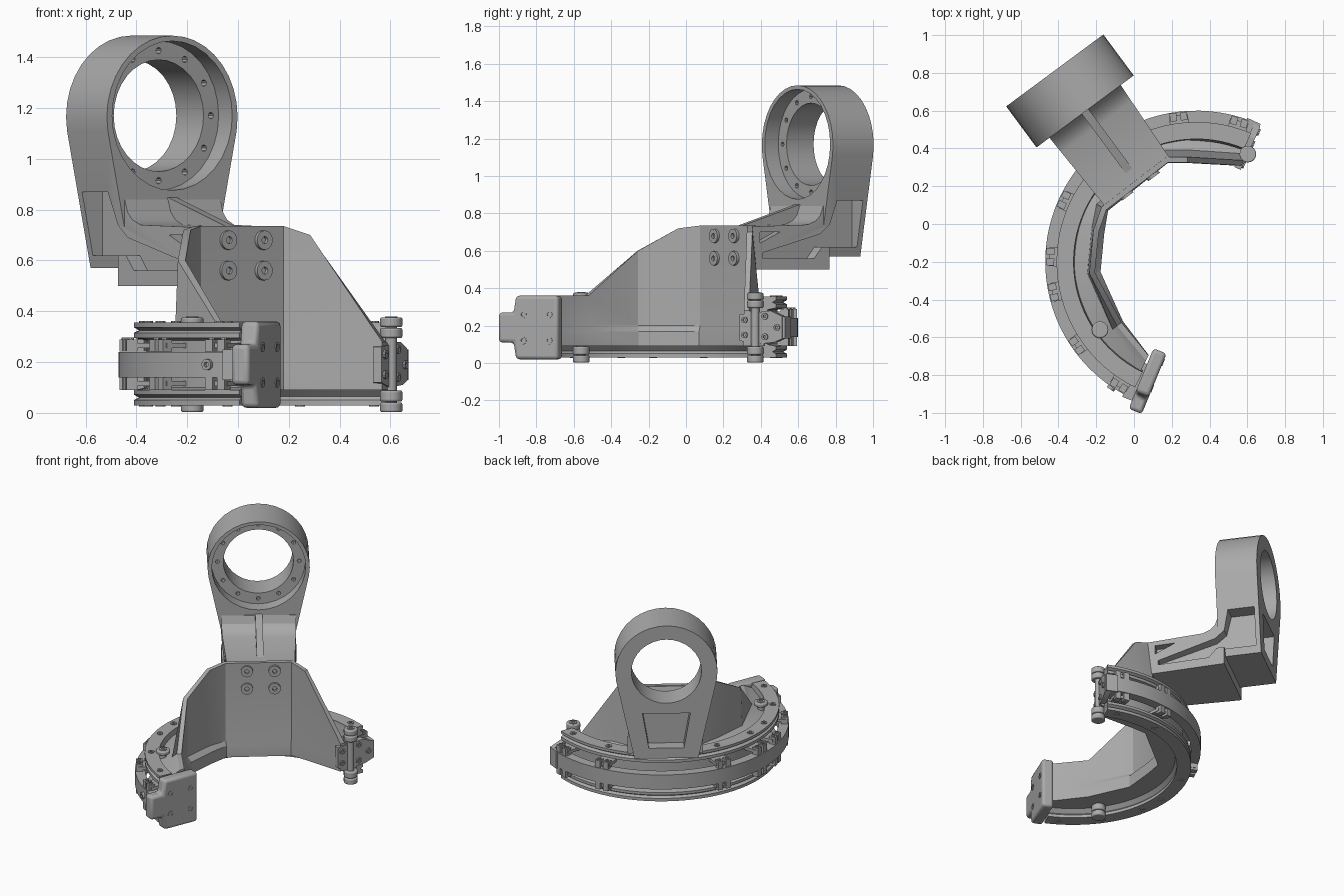
import bpy, bmesh
from math import radians, sin, cos, pi
from mathutils import Matrix, Vector

if "Cube" in bpy.data.objects:
    bpy.data.objects.remove(bpy.data.objects["Cube"], do_unlink=True)

grey = bpy.data.materials.new("machined grey")
grey.use_nodes = True
grey.diffuse_color = (0.4, 0.4, 0.4, 1)
grey.node_tree.nodes["Principled BSDF"].inputs["Base Color"].default_value = (0.4, 0.4, 0.4, 1)

CENTRE = Matrix.Translation((0.33, -0.2, 0))
ID = Matrix.Identity(4)


def frame(deg):
    """Radial frame on the rail: x outward, y along the arc, z up."""
    return CENTRE @ Matrix.Rotation(radians(deg), 4, 'Z')


def activate(ob):
    bpy.ops.object.select_all(action='DESELECT')
    ob.select_set(True)
    bpy.context.view_layer.objects.active = ob


def shade(ob):
    activate(ob)
    bpy.ops.object.shade_smooth_by_angle(angle=radians(25))


def finish(name, bm, m):
    bmesh.ops.recalc_face_normals(bm, faces=bm.faces)
    me = bpy.data.meshes.new(name)
    bm.to_mesh(me)
    bm.free()
    ob = bpy.data.objects.new(name, me)
    bpy.context.collection.objects.link(ob)
    me.transform(m)
    me.materials.append(grey)
    shade(ob)
    return ob


def loft(name, sections, m=ID, closed=False):
    bm = bmesh.new()
    rings = [[bm.verts.new(p) for p in s] for s in sections]
    n = len(rings[0])
    pairs = list(zip(rings, rings[1:]))
    if closed:
        pairs.append((rings[-1], rings[0]))
    else:
        bm.faces.new(rings[0])
        bm.faces.new(rings[-1])
    for a, b in pairs:
        for i in range(n):
            j = (i + 1) % n
            bm.faces.new((a[i], a[j], b[j], b[i]))
    return finish(name, bm, m)


def prism(name, pts, lo, hi, axis, m=ID):
    """Extrude a 2D outline along one axis."""
    k = 'xyz'.index(axis)

    def place(p, d):
        v = list(p)
        v.insert(k, d)
        return Vector(v)
    return loft(name, [[place(p, d) for p in pts] for d in (lo, hi)], m)


def circle(cx, cy, r, n=24):
    return [(cx + r * cos(2 * pi * i / n), cy + r * sin(2 * pi * i / n)) for i in range(n)]


def rect(x0, x1, y0, y1):
    return [(x0, y0), (x1, y0), (x1, y1), (x0, y1)]


def ring_section(profile, a):
    return [(r * cos(a), r * sin(a), z) for r, z in profile]


def arc_sweep(name, profile, a0, a1, steps=44):
    angles = [radians(a0 + (a1 - a0) * i / steps) for i in range(steps + 1)]
    return loft(name, [ring_section(profile, a) for a in angles], CENTRE)


def washer(name, m, inner, outer, height, n=16):
    prof = rect(inner, outer, 0, height)
    return loft(name, [ring_section(prof, 2 * pi * i / n) for i in range(n)], m, True)


def combine(ob, other, op):
    mod = ob.modifiers.new(op, 'BOOLEAN')
    mod.operation, mod.object, mod.solver = op, other, 'EXACT'
    activate(ob)
    bpy.ops.object.modifier_apply(modifier=mod.name)
    bpy.data.objects.remove(other, do_unlink=True)


def bevel(ob, width):
    mod = ob.modifiers.new("Bevel", 'BEVEL')
    mod.width, mod.segments = width, 3


# Bearing ring housing with its arm, which narrows towards the saddle
ARM = frame(126.5)
arch = [(-0.2, 0.57), (0.2, 0.57)]
arch += [(0.32 * cos(radians(a)), 1.165 + 0.32 * sin(radians(a))) for a in range(-10, 191, 10)]
housing = prism("ring_housing", arch, 0.99, 1.26, 'x', ARM)
side = [(0.53, 0.5), (1.03, 0.5), (1.03, 0.84), (0.988, 0.84), (0.97, 0.79),
        (0.94, 0.76), (0.89, 0.74), (0.53, 0.73)]
arm = loft("arm", [[(x, s * (0.19 + 0.045 * x), z) for x, z in side] for s in (-1, 1)], ARM)
combine(housing, arm, 'UNION')
for r, lo, hi in ((0.294, 0.9, 1.08), (0.22, 0.9, 1.4)):
    combine(housing, prism("bore", circle(0, 1.17, r, 32), lo, hi, 'x', ARM), 'DIFFERENCE')
for y, z in circle(0, 1.17, 0.256, 12):
    combine(housing, prism("hole", circle(y, z, 0.013, 8), 1.05, 1.12, 'x', ARM), 'DIFFERENCE')

# Side pockets and rear recess
pocket = [(1.23, 0.87), (1.06, 0.87), (1.03, 0.74), (0.97, 0.69), (0.6, 0.59),
          (0.6, 0.56), (0.93, 0.56), (0.98, 0.62), (1.23, 0.62)]
web = [(0.58, 0.7), (0.71, 0.7), (0.58, 0.64)]
for s in (-1, 1):
    for outline in (pocket, web):
        combine(housing, prism("cutter", outline, s * 0.165, s * 0.4, 'y', ARM), 'DIFFERENCE')
recess = [(-0.11, 0.64), (0.11, 0.64), (0.15, 0.88), (-0.15, 0.88)]
combine(housing, prism("cutter", recess, 1.18, 1.4, 'x', ARM), 'DIFFERENCE')
shade(housing)
prism("arm_rib", [(0.56, 0.72), (0.995, 0.72), (0.995, 0.85)], -0.022, 0.022, 'y', ARM)

# Faceted saddle wall: angle, top height, inner radius, depth of inner ledge
saddle = [(65, 0.28, 0.56, 0.002), (95, 0.7, 0.525, 0.002), (106, 0.735, 0.545, 0.002),
          (150, 0.735, 0.54, 0.01), (163, 0.72, 0.51, 0.03), (186, 0.6, 0.51, 0.03),
          (219, 0.36, 0.5, 0.01), (243, 0.36, 0.555, 0.002)]
secs = []
for deg, h, r, lip in saddle:
    top = r + lip
    knee = min(h - 0.01, 0.34)
    secs.append(ring_section([(r, 0.09), (r, 0.17), (top, 0.2), (top, h), (top + 0.03, h),
                              (r + 0.07, knee), (0.68, knee - 0.03), (0.68, 0.09)], radians(deg)))
loft("saddle_wall", secs, CENTRE)

# Saddle bolts facing the arc centre
for y in (-0.087, 0.087):
    for z in (0.56, 0.68):
        m = ARM @ Matrix.Translation((0.51, y, z)) @ Matrix.Rotation(-pi / 2, 4, 'Y')
        washer("saddle_bolt", m, 0.014, 0.038, 0.016)

# Curved rail, grooved inside and out, and outer band
groove = [(0.74, 0.03), (0.74, 0.05), (0.72, 0.06), (0.74, 0.072), (0.74, 0.09),
          (0.69, 0.1), (0.69, 0.285), (0.74, 0.295), (0.74, 0.315), (0.72, 0.325),
          (0.74, 0.337), (0.74, 0.355)]
inner = [(0.65, 0.355), (0.65, 0.335), (0.64, 0.3), (0.64, 0.09), (0.65, 0.08),
         (0.665, 0.065), (0.65, 0.05), (0.65, 0.03)]
arc_sweep("curved_rail", groove + inner, 67, 244)
arc_sweep("outer_band", rect(0.738, 0.8, 0.14, 0.24), 69, 241)

# Clips between rail and band, with rail screws above and below
for deg in (73, 97, 155, 178, 192, 215, 238):
    m = frame(deg)
    for z in (0.026, 0.352):
        washer("rail_screw", m @ Matrix.Translation((0.7, 0, z)), 0.009, 0.02, 0.009, 10)
    for z in (0.115, 0.265):
        prism("band_clip", rect(0.68, 0.78, -0.05, 0.05), z - 0.01, z + 0.01, 'z', m)
        for y in (-0.028, 0.028):
            prism("clip_block", rect(0.752, 0.795, y - 0.018, y + 0.018), z - 0.024, z + 0.024, 'z', m)
            washer("clip_screw", m @ Matrix.Translation((0.775, y, z + 0.023)), 0.006, 0.013, 0.008, 8)

# Band adjusting screw
adj = frame(236) @ Matrix.Translation((0.795, 0, 0.19)) @ Matrix.Rotation(pi / 2, 4, 'Y')
washer("band_screw", adj, 0.01, 0.022, 0.02, 12)

# Guide rollers on vertical posts
for x, y, spans in ((-0.18, -0.56, ((0.003, 0.041), (0.045, 0.088), (0.35, 0.376))),
                    (0.603, 0.37, ((0.003, 0.041), (0.045, 0.088), (0.295, 0.334), (0.338, 0.376)))):
    prism("roller_post", circle(x, y, 0.022, 16), 0.02, 0.36, 'z')
    for lo, hi in spans:
        bevel(prism("guide_roller", circle(x, y, 0.044), lo, hi, 'z'), 0.007)
        if hi > 0.37:
            washer("roller_cap", Matrix.Translation((x, y, hi - 0.002)), 0.012, 0.024, 0.006)

# Rounded stop plate at the front end
END = frame(247.6)
stop = [(0.51, 0.02), (0.755, 0.02), (0.77, 0.11), (0.855, 0.11), (0.855, 0.27),
        (0.77, 0.27), (0.755, 0.36), (0.51, 0.36)]
bevel(prism("stop_plate", stop, -0.035, 0.04, 'y', END), 0.018)
for r in (0.56, 0.71):
    for z in (0.12, 0.26):
        m = END @ Matrix.Translation((r, 0.035, z)) @ Matrix.Rotation(-pi / 2, 4, 'X')
        washer("stop_bolt", m, 0.01, 0.02, 0.008, 12)
prism("stop_spacer", rect(0.6, 0.81, -0.09, -0.03), 0.13, 0.25, 'z', END)

# Clamp at the far end
FAR = frame(65.5)
clamp = [(0.54, 0.12), (0.62, 0.1), (0.74, 0.11), (0.79, 0.13), (0.79, 0.25), (0.72, 0.28), (0.54, 0.26)]
prism("clamp_plate", clamp, -0.012, 0.025, 'y', FAR)
prism("clamp_block", rect(0.71, 0.805, -0.008, 0.07), 0.13, 0.25, 'z', FAR)
for r, z in ((0.57, 0.15), (0.57, 0.23), (0.69, 0.14), (0.69, 0.25), (0.76, 0.19)):
    m = FAR @ Matrix.Translation((r, -0.011, z)) @ Matrix.Rotation(pi / 2, 4, 'X')
    washer("clamp_bolt", m, 0.008, 0.018, 0.01, 10)
